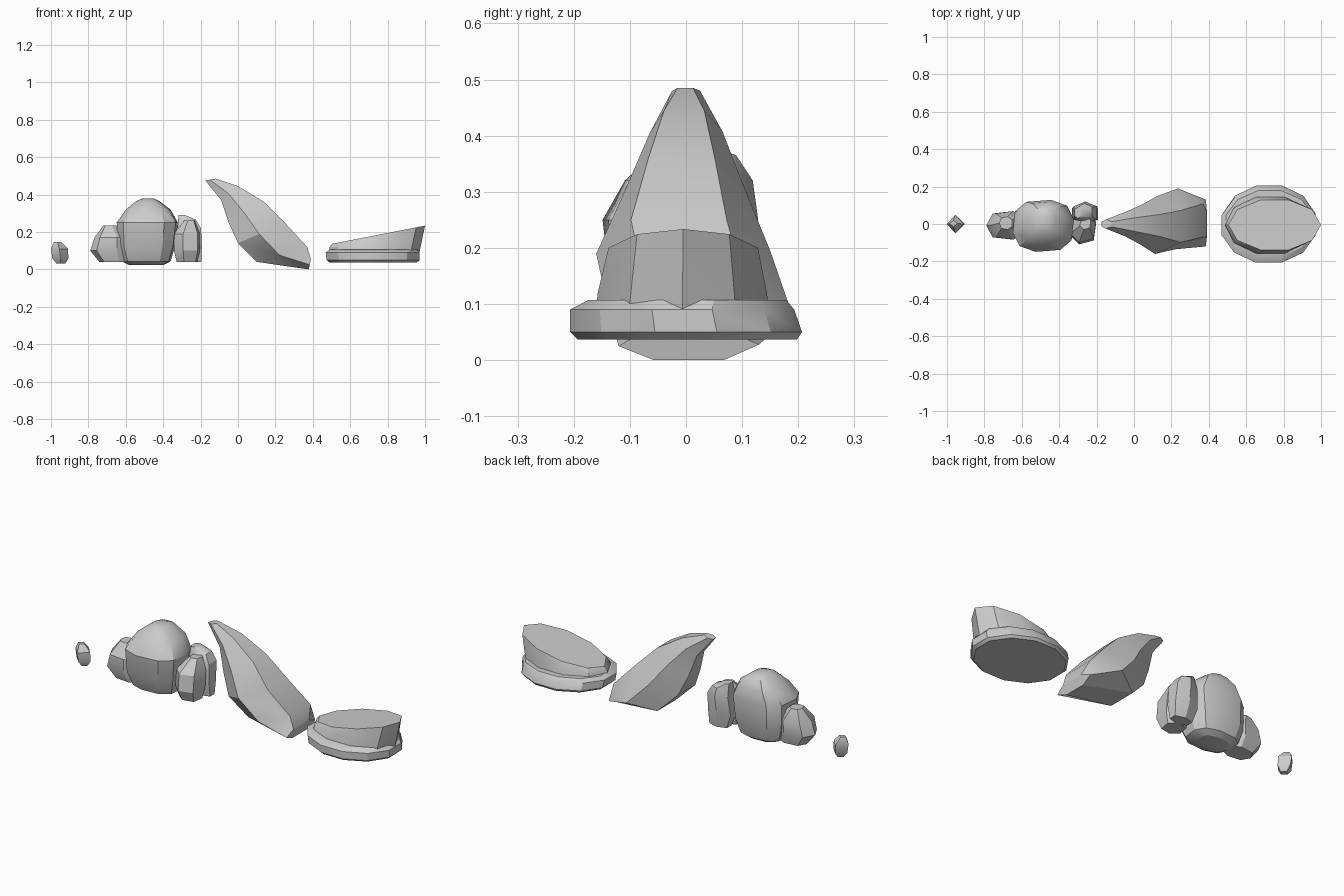
import bpy, bmesh
from math import sin, cos, pi, copysign, radians


def finish(name, bm):
    bmesh.ops.recalc_face_normals(bm, faces=bm.faces)
    me = bpy.data.meshes.new(name)
    bm.to_mesh(me)
    bm.free()
    ob = bpy.data.objects.new(name, me)
    bpy.context.collection.objects.link(ob)
    bpy.ops.object.select_all(action='DESELECT')
    ob.select_set(True)
    bpy.context.view_layer.objects.active = ob
    bpy.ops.object.shade_smooth_by_angle(angle=radians(28))


def rock(name, rings, n=8, turn=0.0, power=1.0, slope=None):
    """Convex stone from horizontal rings (z, x0, x1, y0, y1); slope tilts the last ring."""
    bm = bmesh.new()
    for k, (z, x0, x1, y0, y1) in enumerate(rings):
        for i in range(n):
            a = 2 * pi * (i + turn) / n
            c, s = (copysign(abs(v) ** power, v) for v in (cos(a), sin(a)))
            x = (x0 + x1) / 2 + c * (x1 - x0) / 2
            y = (y0 + y1) / 2 + s * (y1 - y0) / 2
            dz = slope * (x - x0) if slope and k == len(rings) - 1 else 0
            bm.verts.new((x, y, z + dz))
    res = bmesh.ops.convex_hull(bm, input=bm.verts[:])
    loose = [v for v in bm.verts if not v.link_faces]
    bmesh.ops.delete(bm, geom=loose, context='VERTS')
    bmesh.ops.dissolve_limit(bm, angle_limit=radians(3), verts=bm.verts[:], edges=bm.edges[:])
    finish(name, bm)


# Tiny pebble
rock("pebble", [(0.03, -0.97, -0.925, -0.02, 0.02), (0.06, -0.993, -0.906, -0.045, 0.045),
                (0.11, -1.0, -0.91, -0.05, 0.05), (0.145, -0.985, -0.945, -0.015, 0.02)], n=4)

# Boulder cluster
rock("main_boulder", [(0.022, -0.58, -0.40, -0.06, 0.07), (0.042, -0.62, -0.36, -0.10, 0.10),
                      (0.12, -0.645, -0.335, -0.135, 0.125), (0.25, -0.65, -0.32, -0.15, 0.13),
                      (0.32, -0.60, -0.36, -0.11, 0.12), (0.365, -0.545, -0.42, -0.06, 0.09),
                      (0.38, -0.51, -0.45, -0.02, 0.05)], n=10, turn=0.25, power=0.75)
rock("left_boulder", [(0.038, -0.74, -0.58, -0.06, 0.05), (0.10, -0.79, -0.57, -0.085, 0.07),
                      (0.17, -0.768, -0.58, -0.085, 0.07), (0.235, -0.72, -0.65, -0.03, 0.04)],
     n=7, turn=0.5, power=0.8)
rock("right_front_boulder", [(0.04, -0.33, -0.215, -0.08, 0.03), (0.10, -0.345, -0.20, -0.11, 0.05),
                             (0.19, -0.345, -0.20, -0.10, 0.06), (0.26, -0.29, -0.23, -0.03, 0.04)],
     n=6, turn=0.3, power=0.8)
rock("right_back_boulder", [(0.04, -0.31, -0.19, 0.02, 0.09), (0.12, -0.34, -0.185, 0.0, 0.105),
                            (0.22, -0.33, -0.19, 0.0, 0.12), (0.265, -0.31, -0.22, 0.02, 0.11),
                            (0.29, -0.32, -0.28, 0.03, 0.09)], n=6, turn=0.5, power=0.8)

# Leaning horn-shaped spire: six-sided sections (upper x, z, lower x, z, y0, y1)
sections = [(-0.12, 0.485, -0.175, 0.475, -0.025, 0.025), (0.0, 0.445, -0.09, 0.37, -0.065, 0.065),
            (0.14, 0.36, -0.05, 0.25, -0.11, 0.105), (0.25, 0.25, 0.0, 0.14, -0.16, 0.15),
            (0.37, 0.12, 0.10, 0.04, -0.135, 0.19), (0.39, 0.055, 0.378, 0.0, -0.12, 0.13)]
bm = bmesh.new()
loops = []
for ux, uz, lx, lz, y0, y1 in sections:
    mid, half = (y0 + y1) / 2, (y1 - y0) / 2
    loops.append([bm.verts.new((lx + (ux - lx) * t, mid + half * w, lz + (uz - lz) * t))
                  for t, w in ((1, -0.6), (1, 0.5), (0.5, 1), (0, 0.5), (0, -0.5), (0.45, -1))])
for a, b in zip(loops, loops[1:]):
    for i in range(6):
        j = (i + 1) % 6
        bm.faces.new((a[i], a[j], b[j], b[i]))
bm.faces.new(loops[0])
bm.faces.new(loops[-1])
finish("leaning_spire", bm)

# Stepped slab: flat base plus tilted cap
rock("slab_base", [(0.037, 0.48, 0.965, -0.20, 0.205), (0.05, 0.465, 0.98, -0.214, 0.214),
                   (0.09, 0.46, 0.98, -0.214, 0.20), (0.107, 0.485, 0.965, -0.18, 0.185)],
     n=12, turn=0.5)
rock("slab_cap", [(0.09, 0.485, 0.97, -0.168, 0.155), (0.12, 0.49, 0.975, -0.165, 0.152),
                  (0.137, 0.505, 1.0, -0.145, 0.135)], n=10, slope=0.195)
